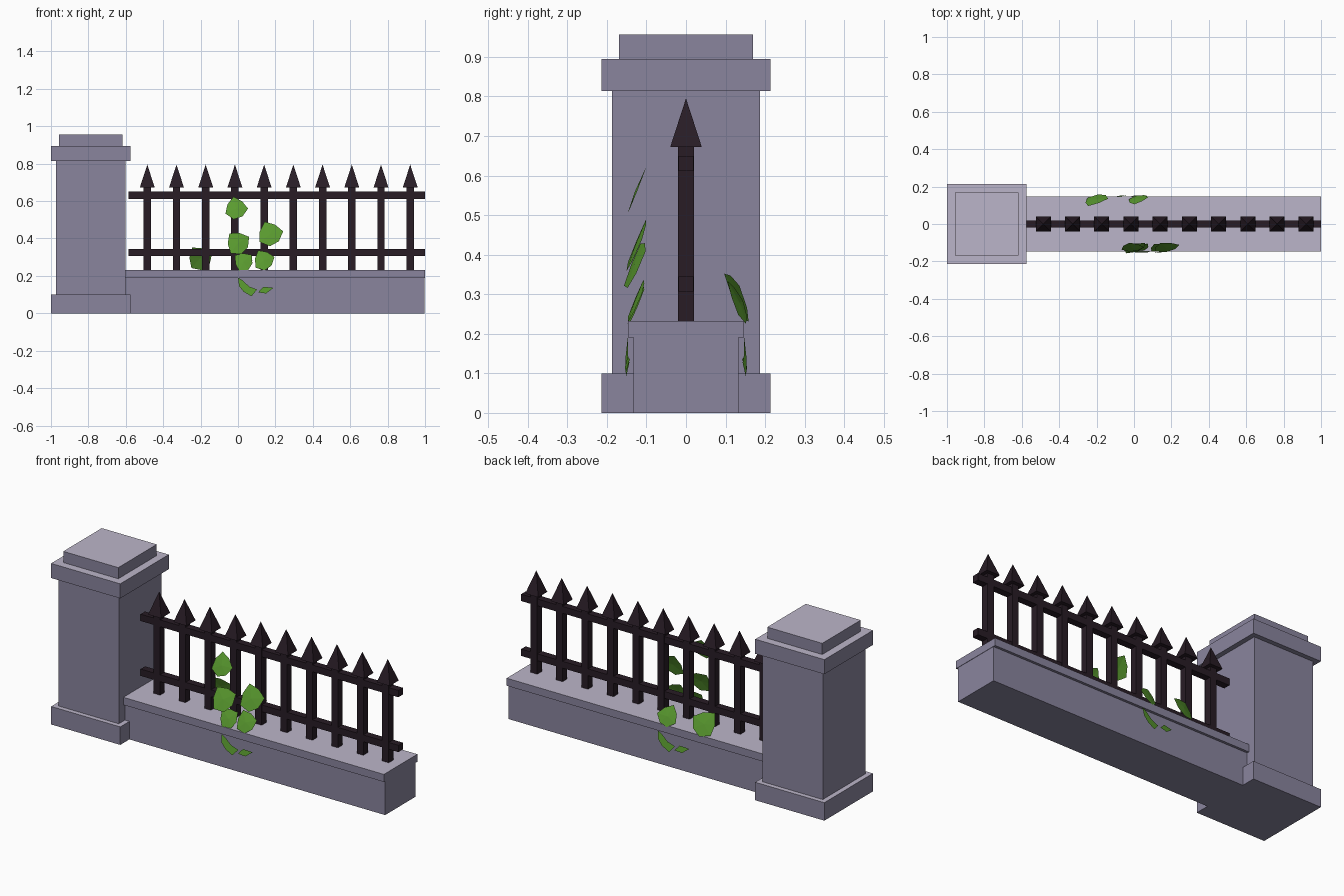
import bpy, bmesh, math

if "Cube" in bpy.data.objects:
    bpy.data.objects.remove(bpy.data.objects["Cube"])

def material(name, rgb):
    m = bpy.data.materials.new(name)
    m.diffuse_color = (*rgb, 1)
    m.use_nodes = True
    m.node_tree.nodes["Principled BSDF"].inputs["Base Color"].default_value = m.diffuse_color
    return m

STONE = material("grey_stone", (0.252, 0.232, 0.34))
PALE = material("pale_stone", (0.50, 0.463, 0.585))
IRON = material("dark_iron", (0.021, 0.0115, 0.0185))
LEAF = material("ivy_green", (0.103, 0.33, 0.029))

def finish(name, bm, mats, recalc=True):
    if recalc:
        bmesh.ops.recalc_face_normals(bm, faces=bm.faces)
    if len(mats) > 1:  # upward faces take the paler colour
        bm.normal_update()
        for f in bm.faces:
            f.material_index = int(f.normal.z > 0.5)
    me = bpy.data.meshes.new(name)
    bm.to_mesh(me)
    bm.free()
    for m in mats:
        me.materials.append(m)
    ob = bpy.data.objects.new(name, me)
    bpy.context.collection.objects.link(ob)
    return ob

def add_box(bm, x0, x1, y, z0, z1):
    """Box symmetric about y = 0 with half depth y."""
    vs = bmesh.ops.create_cube(bm, size=1)["verts"]
    for v in vs:
        v.co = ((x0 + x1) / 2 + v.co.x * (x1 - x0), v.co.y * 2 * y,
                (z0 + z1) / 2 + v.co.z * (z1 - z0))

def box(name, mats, *dims):
    bm = bmesh.new()
    add_box(bm, *dims)
    return finish(name, bm, mats)

# Stone pillar
MASONRY = (STONE, PALE)
box("pillar_base", MASONRY, -1.0, -0.575, 0.213, 0.0, 0.1)
box("pillar_shaft", MASONRY, -0.972, -0.602, 0.187, 0.1, 0.814)
box("pillar_cap", MASONRY, -1.0, -0.575, 0.213, 0.814, 0.895)
box("pillar_top", MASONRY, -0.956, -0.618, 0.169, 0.895, 0.957)

# Low wall and its coping
box("wall", MASONRY, -0.61, 0.998, 0.133, 0.0, 0.19)
box("wall_coping", MASONRY, -0.605, 1.0, 0.147, 0.19, 0.232)

# Iron rails
box("lower_rail", (IRON,), -0.585, 1.0, 0.0195, 0.307, 0.345)
box("upper_rail", (IRON,), -0.585, 1.0, 0.0195, 0.612, 0.65)

# Iron bars with pyramid spear heads
for i in range(10):
    x = -0.485 + i * 0.1562
    bm = bmesh.new()
    add_box(bm, x - 0.02, x + 0.02, 0.02, 0.225, 0.674)
    base = [bm.verts.new((x + sx * 0.04, sy * 0.04, 0.672))
            for sx, sy in ((-1, -1), (1, -1), (1, 1), (-1, 1))]
    tip = bm.verts.new((x, 0, 0.795))
    bm.faces.new(base)
    for k in range(4):
        bm.faces.new((base[k], base[(k + 1) % 4], tip))
    finish(f"fence_bar_{i + 1}", bm, (IRON,))

# Ivy leaves: irregular seven-sided fans leaning towards the fence
RADII = (1.06, 0.84, 1.08, 0.86, 1.05, 0.98, 0.9)

def leaf(name, x, y, z, r, turn, yaw):
    side = -1 if y < 0 else 1
    bm = bmesh.new()
    rim = []
    for k, f in enumerate(RADII):
        a = turn + k * math.tau / 7
        dx, dz = r * f * math.cos(a), r * f * math.sin(a)
        rim.append(bm.verts.new((x + dx, y - side * 0.4 * dz + yaw * dx, z + dz)))
    mid = bm.verts.new((x, y + side * 0.004, z))
    for k in range(7):
        a, b = rim[k], rim[(k + 1) % 7]
        bm.faces.new((a, b, mid) if side < 0 else (b, a, mid))
    finish(name, bm, (LEAF,), False)

LEAVES = (
    (-0.010, -0.125, 0.560, 0.060, 0.0, 0.02),
    (0.000, -0.127, 0.376, 0.064, 0.5, 0.2),
    (0.172, -0.124, 0.424, 0.067, 0.2, 0.1),
    (0.030, -0.125, 0.276, 0.053, 0.7, 0.12),
    (0.138, -0.125, 0.284, 0.056, 0.3, 0.12),
    (-0.203, 0.130, 0.294, 0.066, 0.4, 0.25),
    (0.020, 0.132, 0.278, 0.054, 0.1, 0.25),
)
for i, spec in enumerate(LEAVES):
    leaf(f"ivy_leaf_{i + 1}", *spec)

# Leaf ends hanging down the wall face, on the front and turned round to the back
HANGING = (
    ((0.0, 0.19), (0.006, 0.145), (0.03, 0.115), (0.072, 0.091),
     (0.102, 0.127), (0.06, 0.143), (0.022, 0.178)),
    ((0.108, 0.112), (0.15, 0.106), (0.19, 0.136), (0.135, 0.142)),
)
for side, label in ((-1, "front"), (1, "back")):
    for i, pts in enumerate(HANGING):
        right = max(p[0] for p in pts)
        bm = bmesh.new()
        vs = []
        for x, z in pts:
            depth = 0.135 + 0.13 * (0.19 - z) + 0.12 * (right - x)
            vs.append(bm.verts.new((x if side < 0 else 0.07 - x, side * depth, z)))
        bm.faces.new(vs)
        finish(f"hanging_leaf_{label}_{i + 1}", bm, (LEAF,), False)
